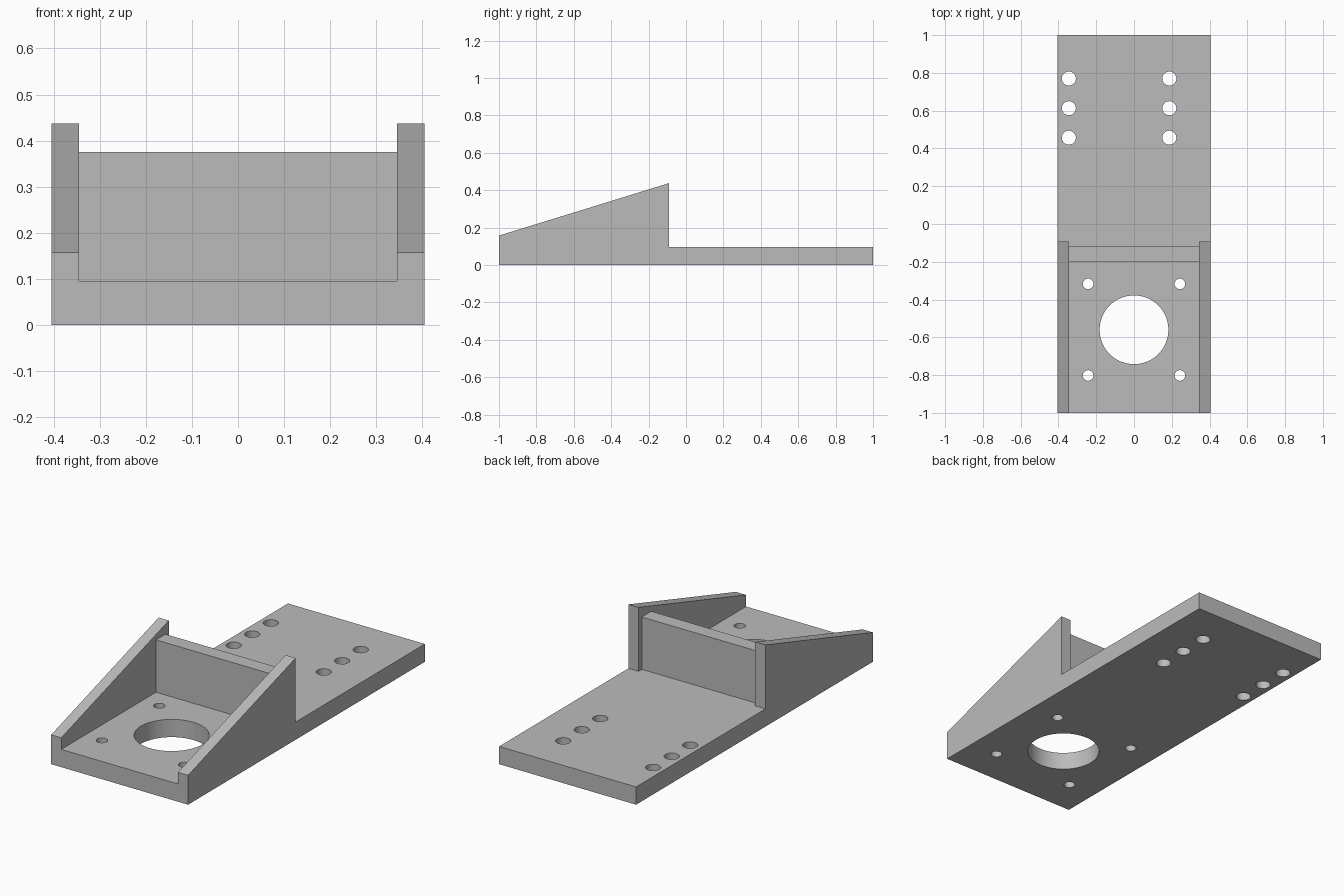
import bpy
import bmesh
from mathutils import Matrix, Vector

cube = bpy.data.objects.get("Cube")
if cube:
    bpy.data.objects.remove(cube, do_unlink=True)

HALF_W, HALF_L = 0.405, 1.0
PLATE_T = 0.095
RAIL_IN = 0.345

grey = bpy.data.materials.new("plain grey")
grey.use_nodes = True
grey.diffuse_color = (0.5, 0.5, 0.5, 1)
grey.node_tree.nodes["Principled BSDF"].inputs["Base Color"].default_value = (0.5, 0.5, 0.5, 1)


def make_object(name, bm):
    bmesh.ops.recalc_face_normals(bm, faces=bm.faces)
    mesh = bpy.data.meshes.new(name)
    bm.to_mesh(mesh)
    bm.free()
    mesh.materials.append(grey)
    ob = bpy.data.objects.new(name, mesh)
    bpy.context.collection.objects.link(ob)
    return ob


def extruded_profile(name, profile, x0, x1):
    """Extrude a (y, z) side profile from x0 to x1."""
    bm = bmesh.new()
    face = bm.faces.new([bm.verts.new((x0, y, z)) for y, z in profile])
    ext = bmesh.ops.extrude_face_region(bm, geom=[face])["geom"]
    verts = [v for v in ext if isinstance(v, bmesh.types.BMVert)]
    bmesh.ops.translate(bm, verts=verts, vec=Vector((x1 - x0, 0, 0)))
    return make_object(name, bm)


def rectangle(y0, y1, z0, z1):
    return [(y0, z0), (y1, z0), (y1, z1), (y0, z1)]


def combine(target, tool, operation):
    mod = target.modifiers.new(tool.name, 'BOOLEAN')
    mod.operation, mod.solver, mod.object = operation, 'EXACT', tool
    bpy.context.view_layer.objects.active = target
    bpy.ops.object.modifier_apply(modifier=mod.name)
    bpy.data.objects.remove(tool, do_unlink=True)


# Long base plate
body = extruded_profile("mounting_bracket", rectangle(-HALF_L, HALF_L, 0, PLATE_T),
                        -HALF_W, HALF_W)

# Upright cross wall, set into both side walls
cross = extruded_profile("cross_wall", rectangle(-0.2, -0.12, 0.05, 0.375),
                         -RAIL_IN - 0.02, RAIL_IN + 0.02)
combine(body, cross, 'UNION')

# Sloping side walls
slope = [(-HALF_L, 0), (-0.092, 0), (-0.092, 0.437), (-HALF_L, 0.157)]
for name, side in (("left_wall", 1), ("right_wall", -1)):
    wall = extruded_profile(name, slope, side * RAIL_IN, side * HALF_W)
    combine(body, wall, 'UNION')

# Holes: large bore, four screw holes around it, two rows of mounting holes
holes = [(0, -0.56, 0.182)]
holes += [(x, y, 0.028) for x in (-0.243, 0.243) for y in (-0.802, -0.317)]
holes += [(x, y, 0.037) for x in (-0.345, 0.187) for y in (0.457, 0.613, 0.77)]
bm = bmesh.new()
for x, y, r in holes:
    bmesh.ops.create_cone(bm, cap_ends=True, segments=64, radius1=r, radius2=r,
                          depth=0.4, matrix=Matrix.Translation((x, y, PLATE_T / 2)))
cutter = make_object("hole_cutter", bm)
cutter.hide_render = True
combine(body, cutter, 'DIFFERENCE')

# Smooth bores, sharp edges elsewhere
bpy.ops.object.select_all(action='DESELECT')
body.select_set(True)
bpy.context.view_layer.objects.active = body
bpy.ops.object.shade_smooth_by_angle(angle=0.5)
